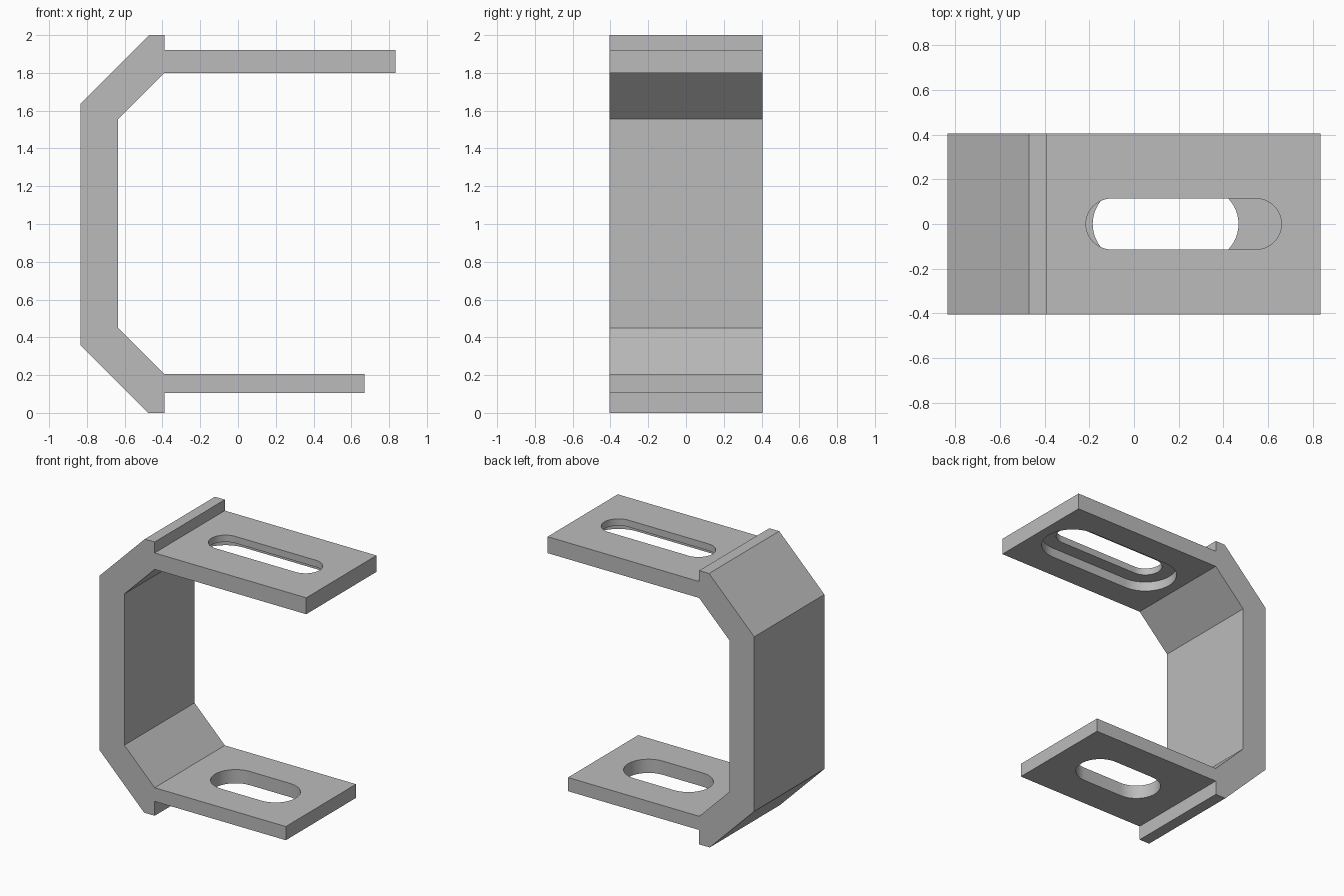
import bpy, bmesh, math
from mathutils import Vector

cube = bpy.data.objects.get("Cube")
if cube:
    bpy.data.objects.remove(cube, do_unlink=True)

DEPTH = 0.81

grey = bpy.data.materials.new("plain grey")
grey.use_nodes = True
grey.diffuse_color = (0.5, 0.5, 0.5, 1)
grey.node_tree.nodes["Principled BSDF"].inputs["Base Color"].default_value = (0.5, 0.5, 0.5, 1)


def prism(name, points, direction):
    """Extrude a closed outline along a direction."""
    bm = bmesh.new()
    face = bm.faces.new([bm.verts.new(p) for p in points])
    new = bmesh.ops.extrude_face_region(bm, geom=[face])["geom"]
    bmesh.ops.translate(bm, vec=Vector(direction),
                        verts=[v for v in new if isinstance(v, bmesh.types.BMVert)])
    bmesh.ops.recalc_face_normals(bm, faces=bm.faces)
    mesh = bpy.data.meshes.new(name)
    bm.to_mesh(mesh)
    bm.free()
    mesh.materials.append(grey)
    obj = bpy.data.objects.new(name, mesh)
    bpy.context.collection.objects.link(obj)
    return obj


def cut_slot(target, name, x0, x1, radius, z0, z1, steps=24):
    """Cut a round-ended slot through the target between two heights."""
    points = []
    for cx, start in ((x1 - radius, -math.pi / 2), (x0 + radius, math.pi / 2)):
        for i in range(steps + 1):
            a = start + math.pi * i / steps
            points.append((cx + radius * math.cos(a), radius * math.sin(a), z0))
    cutter = prism(name, points, (0, 0, z1 - z0))
    cutter.hide_render = True
    mod = target.modifiers.new(name, "BOOLEAN")
    mod.operation = "DIFFERENCE"
    mod.solver = "EXACT"
    mod.object = cutter
    bpy.context.view_layer.objects.active = target
    bpy.ops.object.modifier_apply(modifier=mod.name)
    bpy.data.objects.remove(cutter, do_unlink=True)


# Side profile of the whole bracket: lips, arms, chamfered corners and spine
profile = [
    (-0.47, 2.0), (-0.39, 2.0), (-0.39, 1.92), (0.835, 1.92), (0.835, 1.80),
    (-0.39, 1.80), (-0.635, 1.555), (-0.635, 0.45), (-0.39, 0.205),
    (0.67, 0.205), (0.67, 0.105), (-0.39, 0.105), (-0.39, 0), (-0.475, 0),
    (-0.835, 0.36), (-0.835, 1.635),
]
bracket = prism("bracket", [(x, -DEPTH / 2, z) for x, z in profile], (0, DEPTH, 0))

# Upper arm: narrow slot with a wider recess underneath
cut_slot(bracket, "upper_slot", -0.215, 0.66, 0.114, 1.7, 2.1)
cut_slot(bracket, "upper_recess", -0.314, 0.759, 0.213, 1.7, 1.87)
# Lower arm: one wide slot
cut_slot(bracket, "lower_slot", -0.185, 0.468, 0.165, 0.05, 0.3)

# Smooth slot ends, crisp edges elsewhere
bpy.ops.object.select_all(action="DESELECT")
bracket.select_set(True)
bpy.context.view_layer.objects.active = bracket
bpy.ops.object.shade_smooth_by_angle(angle=math.radians(30))
